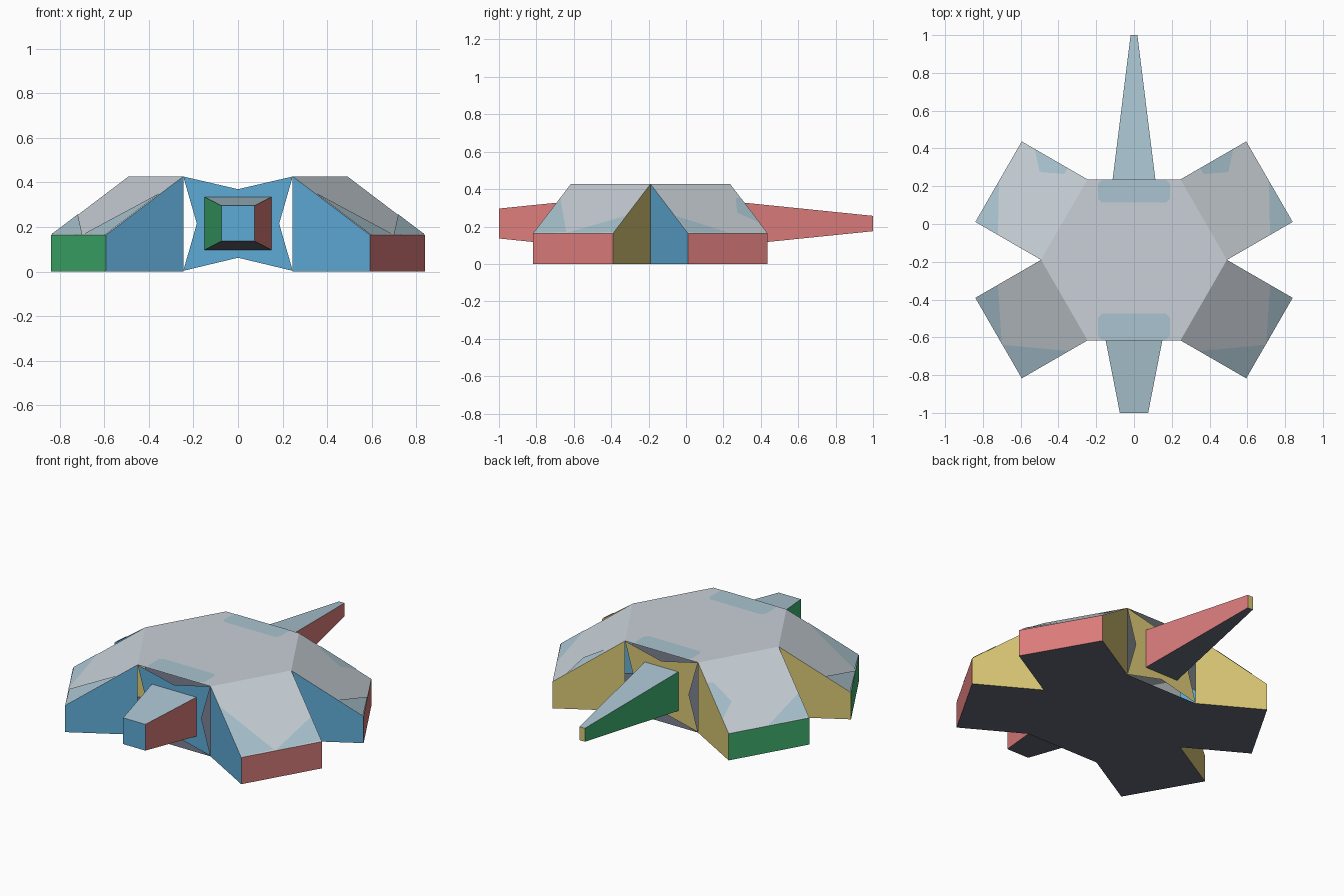
import bpy, bmesh
from mathutils import Vector

cube = bpy.data.objects.get("Cube")
if cube:
    bpy.data.objects.remove(cube, do_unlink=True)


def srgb(*rgb):
    return [((c / 255 + 0.055) / 1.055) ** 2.4 for c in rgb] + [1.0]


def make_material(name, colour):
    m = bpy.data.materials.new(name)
    m.use_nodes = True
    m.diffuse_color = colour
    m.node_tree.nodes["Principled BSDF"].inputs["Base Color"].default_value = colour
    return m


coral = make_material("coral_red", srgb(220, 125, 124))
green = make_material("leaf_green", srgb(65, 182, 115))
yellow = make_material("straw_yellow", srgb(217, 199, 117))
blue = make_material("sky_blue", srgb(95, 171, 214))
shell_grey = make_material("shell_grey", srgb(200, 208, 214))
pale_blue = make_material("pale_blue", srgb(170, 196, 208))
slate = make_material("slate_grey", srgb(98, 104, 118))

TOP, LIP, MID = 0.427, 0.163, -0.19     # shell height, foot height, shell centre in y
R = 0.492                               # hexagon radius
REACH = 0.402                           # leg length seen from above
HX, HY = R / 2, R * 0.866


def build(name, polygons, top_material, centre=(0, MID, 0.2)):
    """Flat-faced mesh; each face faces away from the centre and is coloured by direction."""
    bm = bmesh.new()
    for poly in polygons:
        f = bm.faces.new([bm.verts.new(p) for p in poly])
        f.normal_update()
        if f.normal.dot(f.calc_center_median() - Vector(centre)) < 0:
            f.normal_flip()
        n = f.normal
        if n.z > 0.6:
            f.material_index = 4
        elif n.z < -0.6:
            f.material_index = 5
        elif abs(n.x) > abs(n.y):
            f.material_index = 0 if n.x > 0 else 1
        else:
            f.material_index = 2 if n.y > 0 else 3
    bmesh.ops.remove_doubles(bm, verts=bm.verts, dist=0.0005)
    mesh = bpy.data.meshes.new(name)
    bm.to_mesh(mesh)
    bm.free()
    for m in (coral, green, yellow, blue, top_material, slate):
        mesh.materials.append(m)
    obj = bpy.data.objects.new(name, mesh)
    bpy.context.collection.objects.link(obj)
    return obj


def at(points, z):
    return [(x, y, z) for x, y in points]


# Hexagonal shell: top and floor only, the ends are open
hexagon = [(R, MID), (HX, MID + HY), (-HX, MID + HY),
           (-R, MID), (-HX, MID - HY), (HX, MID - HY)]
build("shell", [at(hexagon, TOP), at(hexagon, 0)], shell_grey)

# Four sloping legs on the diagonal sides, hollow towards the shell
for sx, side in ((1, "left"), (-1, "right")):
    for sy, end in ((1, "back"), (-1, "front")):
        a = Vector((sx * R, MID))
        b = Vector((sx * HX, MID + sy * HY))
        out = Vector((sx * 0.866, sy * 0.5)) * REACH
        c, d = b + out, a + out
        at_top = [(*a, TOP), (*b, TOP), (*c, LIP), (*d, LIP)]
        floor = at((a, b, c, d), 0)
        walls = [[at_top[i], at_top[i + 1], floor[i + 1], floor[i]] for i in (1, 2)]
        walls.append([at_top[3], at_top[0], floor[0], floor[3]])
        build(f"{end}_{side}_leg", [at_top, floor] + walls, shell_grey)

        # Painted corner patches lying on the slope
        if sy < 0:
            patches = [[(0.69, -0.64), (0.35, -0.672), (0.595, -0.815)],
                       [(0.70, -0.635), (0.72, -0.325), (0.835, -0.39)]]
        else:
            patches = [[(0.715, 0.226), (0.72, -0.055), (0.835, 0.012)],
                       [(0.35, 0.294), (0.525, 0.395), (0.50, 0.275), (0.37, 0.265)]]

        def on_slope(x, y):
            run = x * 0.866 + (y - MID) * sy * 0.5 - HY
            return (sx * x, y, TOP - (TOP - LIP) * run / REACH + 0.004)
        build(f"{end}_{side}_leg_patches",
              [[on_slope(*p) for p in poly] for poly in patches], pale_blue)


# Rounded patches on the shell top
def rounded_patch(y0, y1, w=0.19, r=0.02):
    return [(-w + r, y0), (w - r, y0), (w, y0 + r), (w, y1 - r),
            (w - r, y1), (-w + r, y1), (-w, y1 - r), (-w, y0 + r)]


build("shell_patches", [at(rounded_patch(-0.613, -0.475), TOP + 0.003),
                        at(rounded_patch(0.113, 0.233), TOP + 0.003)], pale_blue)

# Four-pointed webs stretched across the open ends
for name, s in (("front_web", -1), ("back_web", 1)):
    y = MID + s * HY
    outline = [(HX, TOP), (0, 0.37), (-HX, TOP), (-0.185, 0.215),
               (-HX, 0.003), (0, 0.062), (HX, 0.003), (0.185, 0.215)]
    build(name, [[(x, y, z) for x, z in outline]], pale_blue)


# Tapered head and tail
def taper(name, y0, w0, h0, y1, w1, h1, zc=0.216):
    def ring(y, w, h):
        return [(w, y, zc - h), (w, y, zc + h), (-w, y, zc + h), (-w, y, zc - h)]
    p, q = ring(y0, w0, h0), ring(y1, w1, h1)
    sides = [[p[i], p[(i + 1) % 4], q[(i + 1) % 4], q[i]] for i in range(4)]
    build(name, sides + [q], pale_blue, (0, (y0 + y1) / 2, zc))


taper("head", MID - HY, 0.15, 0.119, -1.0, 0.075, 0.08)
taper("tail", MID + HY, 0.113, 0.119, 1.0, 0.018, 0.041)
